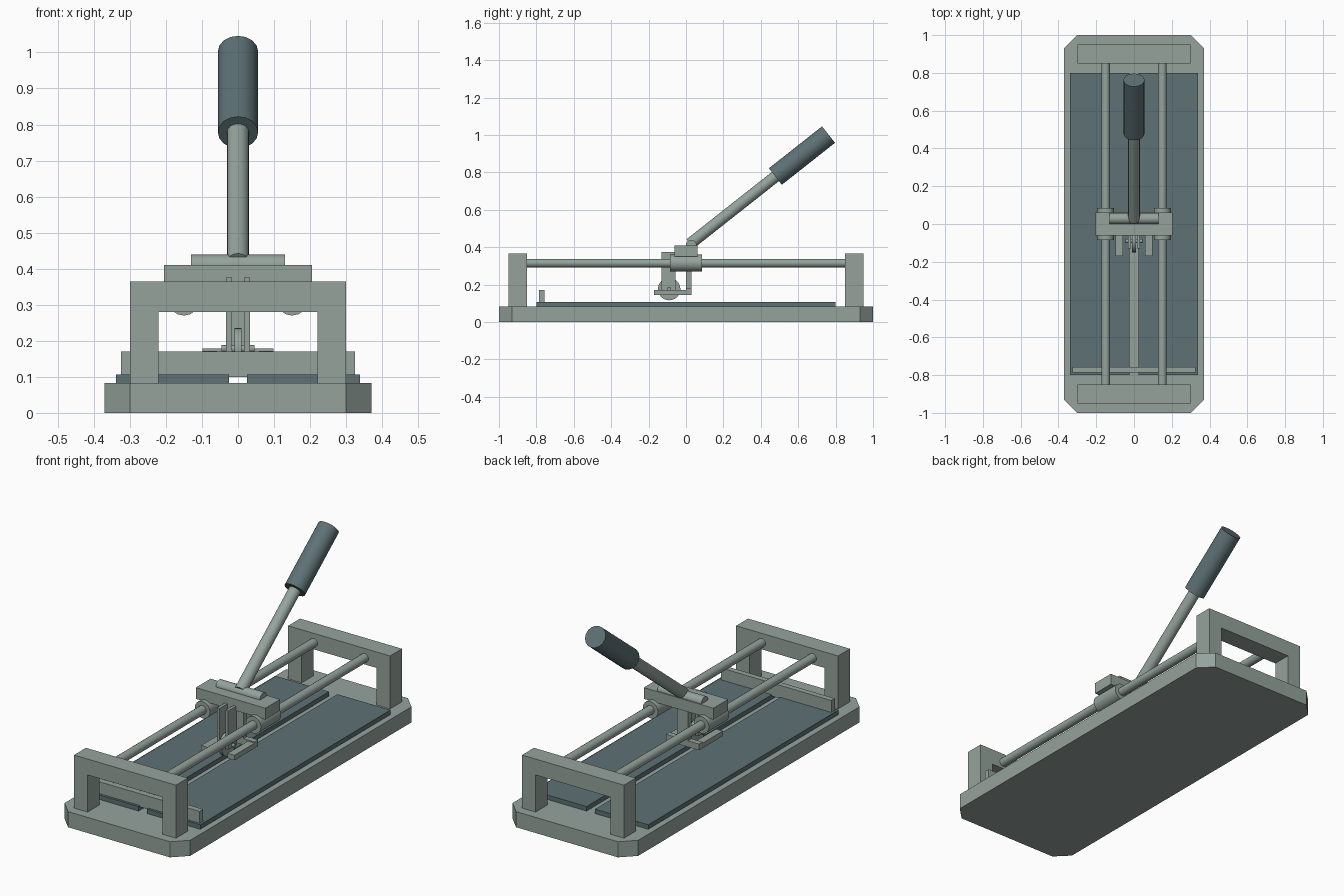
import bpy, bmesh, math
from mathutils import Vector

cube = bpy.data.objects.get("Cube")
if cube:
    bpy.data.objects.remove(cube, do_unlink=True)


def material(name, color):
    m = bpy.data.materials.new(name)
    m.use_nodes = True
    m.diffuse_color = color
    m.node_tree.nodes["Principled BSDF"].inputs["Base Color"].default_value = color
    return m


METAL = material("pale grey green metal", (0.30, 0.365, 0.335, 1))
RUBBER = material("dark slate rubber", (0.11, 0.165, 0.178, 1))


def finish(name, bm, mat, smooth=False):
    bmesh.ops.recalc_face_normals(bm, faces=bm.faces)
    mesh = bpy.data.meshes.new(name)
    bm.to_mesh(mesh)
    bm.free()
    mesh.materials.append(mat)
    ob = bpy.data.objects.new(name, mesh)
    bpy.context.collection.objects.link(ob)
    if smooth:
        bpy.ops.object.select_all(action="DESELECT")
        ob.select_set(True)
        bpy.context.view_layer.objects.active = ob
        bpy.ops.object.shade_smooth_by_angle(angle=math.radians(35))
    return ob


def prism(name, outline, depth, mat):
    """Extrude a closed outline of 3D points along a depth vector."""
    bm = bmesh.new()
    face = bm.faces.new([bm.verts.new(p) for p in outline])
    ext = bmesh.ops.extrude_face_region(bm, geom=[face])
    moved = [v for v in ext["geom"] if isinstance(v, bmesh.types.BMVert)]
    bmesh.ops.translate(bm, vec=depth, verts=moved)
    return finish(name, bm, mat)


def box(name, x, y, z, mat=METAL):
    outline = [(x[0], y[0], z[0]), (x[1], y[0], z[0]), (x[1], y[1], z[0]), (x[0], y[1], z[0])]
    return prism(name, outline, (0, 0, z[1] - z[0]), mat)


def rod(name, a, b, radius, mat=METAL, sides=16):
    a, b = Vector(a), Vector(b)
    bm = bmesh.new()
    bmesh.ops.create_cone(bm, cap_ends=True, segments=sides, radius1=radius,
                          radius2=radius, depth=(b - a).length)
    bmesh.ops.rotate(bm, matrix=(b - a).to_track_quat("Z", "Y").to_matrix(), verts=bm.verts)
    bmesh.ops.translate(bm, vec=(a + b) / 2, verts=bm.verts)
    return finish(name, bm, mat, True)


def span(s, a, b):
    return sorted((s * a, s * b))


# Base plate with clipped corners
W, C, TOP = 0.37, 0.07, 0.083
base = [(W, C - 1), (W, 1 - C), (W - C, 1), (C - W, 1),
        (-W, 1 - C), (-W, C - 1), (C - W, -1), (W - C, -1)]
prism("base_plate", [(x, y, 0) for x, y in base], (0, 0, TOP), METAL)

# Arched end frames
arch = [(-0.3, TOP), (-0.3, 0.365), (0.3, 0.365), (0.3, TOP),
        (0.22, TOP), (0.22, 0.28), (-0.22, 0.28), (-0.22, TOP)]
for name, y in (("front_frame", -0.95), ("back_frame", 0.85)):
    prism(name, [(x, y, z) for x, z in arch], (0, 0.1, 0), METAL)

# Fence across the pads
box("fence", (-0.325, 0.325), (-0.787, -0.757), (0.1, 0.17))

# Paired parts: pads, rails, bearings, fork plates, breaker feet
for side, s in (("left", 1), ("right", -1)):
    box(side + "_pad", span(s, 0.025, 0.338), (-0.8, 0.8), (TOP, 0.107), RUBBER)
    rod(side + "_rail", (s * 0.15, -0.86, 0.315), (s * 0.15, 0.86, 0.315), 0.023)
    rod(side + "_bearing", (s * 0.15, -0.085, 0.315), (s * 0.15, 0.085, 0.315), 0.045)
    box(side + "_fork_plate", span(s, 0.017, 0.033), (-0.13, -0.055), (0.17, 0.375))
    box(side + "_breaker_foot", span(s, 0.058, 0.098), (-0.17, 0.03), (0.145, 0.172))

# Carriage and the post carrying the breaker feet
box("carriage", (-0.205, 0.205), (-0.062, 0.062), (0.35, 0.41))
box("breaker_post", (-0.033, 0.033), (0, 0.03), (0.145, 0.36))
box("breaker_crossbar", (-0.098, 0.098), (0, 0.03), (0.145, 0.178))

# Scoring wheel and axle
rod("scoring_wheel", (-0.01, -0.09, 0.176), (0.01, -0.09, 0.176), 0.06, sides=24)
rod("wheel_axle", (-0.046, -0.09, 0.178), (0.046, -0.09, 0.178), 0.01, sides=12)

# Pivot and tilted lever with its grip
rod("pivot", (-0.13, 0.028, 0.41), (0.13, 0.028, 0.41), 0.029)
rod("lever", (0, 0.022, 0.418), (0, 0.5, 0.795), 0.031)
rod("lever_grip", (0, 0.478, 0.778), (0, 0.762, 1.002), 0.056, RUBBER)
